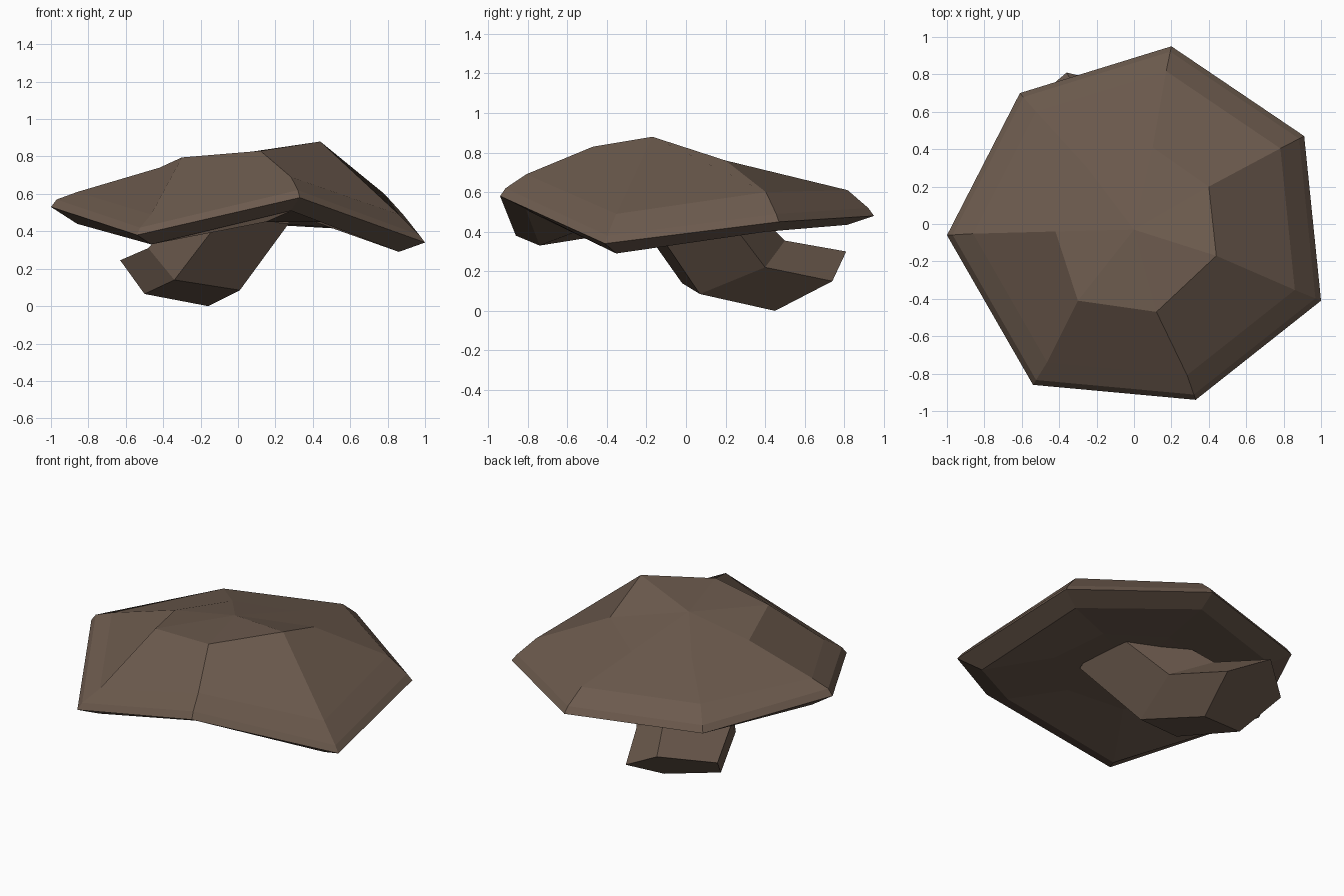
import bpy

if "Cube" in bpy.data.objects:
    bpy.data.objects.remove(bpy.data.objects["Cube"])

brown = bpy.data.materials.new("bark_brown")
brown.diffuse_color = (0.15, 0.103, 0.075, 1)
brown.use_nodes = True
brown.node_tree.nodes["Principled BSDF"].inputs["Base Color"].default_value = brown.diffuse_color


def loft(name, rings, start=None, end=None):
    """Skin equal-sized rings; each end closes to a point, or to a flat cap."""
    n = len(rings[0])
    verts = [p for ring in rings for p in ring]
    faces = []
    for r in range(len(rings) - 1):
        for i in range(n):
            j = (i + 1) % n
            a, b = r * n, (r + 1) * n
            faces.append((a + i, b + i, b + j, a + j))
    for tip, base in ((start, 0), (end, (len(rings) - 1) * n)):
        loop = [base + i for i in range(n)]
        if base == 0:
            loop.reverse()
        if tip is None:
            faces.append(loop[::-1])
        else:
            verts.append(tip)
            for i in range(n):
                faces.append((loop[(i + 1) % n], loop[i], len(verts) - 1))
    mesh = bpy.data.meshes.new(name)
    mesh.from_pydata(verts, [], faces)
    mesh.materials.append(brown)
    obj = bpy.data.objects.new(name, mesh)
    bpy.context.collection.objects.link(obj)
    # consistent outward normals
    bpy.context.view_layer.objects.active = obj
    obj.select_set(True)
    bpy.ops.object.mode_set(mode='EDIT')
    bpy.ops.mesh.select_all(action='SELECT')
    bpy.ops.mesh.normals_make_consistent(inside=False)
    bpy.ops.object.mode_set(mode='OBJECT')
    obj.select_set(False)
    return obj


def scaled(ring, s, lifts):
    return [(x * s, y * s, z + dz) for (x, y, z), dz in zip(ring, lifts)]


# Cap: seven-sided warped rim, bevelled shoulder, uneven crown, hollow underside
rim = [(-1.0, -.06, .53), (-.54, -.86, .38), (.33, -.94, .58), (1.0, -.41, .34),
       (.91, .47, .45), (.20, .95, .48), (-.61, .70, .475)]
crown = [(-.42, -.04, .74), (-.30, -.41, .795), (.12, -.47, .83), (.44, -.17, .88),
         (.40, .20, .76), (.10, .41, .70), (-.25, .30, .715)]
edge = scaled(rim, .97, [.04] * 7)
shoulder = scaled(rim, .86, [.08, .11, .11, .15, .15, .13, .13])
lip = scaled(rim, .86, [-.09, -.05, -.07, -.05, -.05, -.045, -.05])
hollow = [(x * .45, y * .45, .45) for x, y, z in rim]
loft("cap", [crown, shoulder, edge, rim, lip, hollow],
     start=(0, -.03, .815), end=(0, 0, .46))

# Stalk: five-sided, bent, leaning to the back left
foot = [(-.16, .45, 0), (-.09, .74, .15), (-.36, .81, .30),
        (-.63, .58, .245), (-.50, .36, .065)]
knee = [(.01, .07, .085), (.07, .40, .22), (-.19, .50, .355),
        (-.48, .23, .31), (-.34, -.02, .14)]
neck = [(.27, -.17, .44), (.32, .15, .55), (.04, .25, .60),
        (-.20, .0, .60), (-.08, -.26, .48)]
loft("stalk", [foot, knee, neck])
